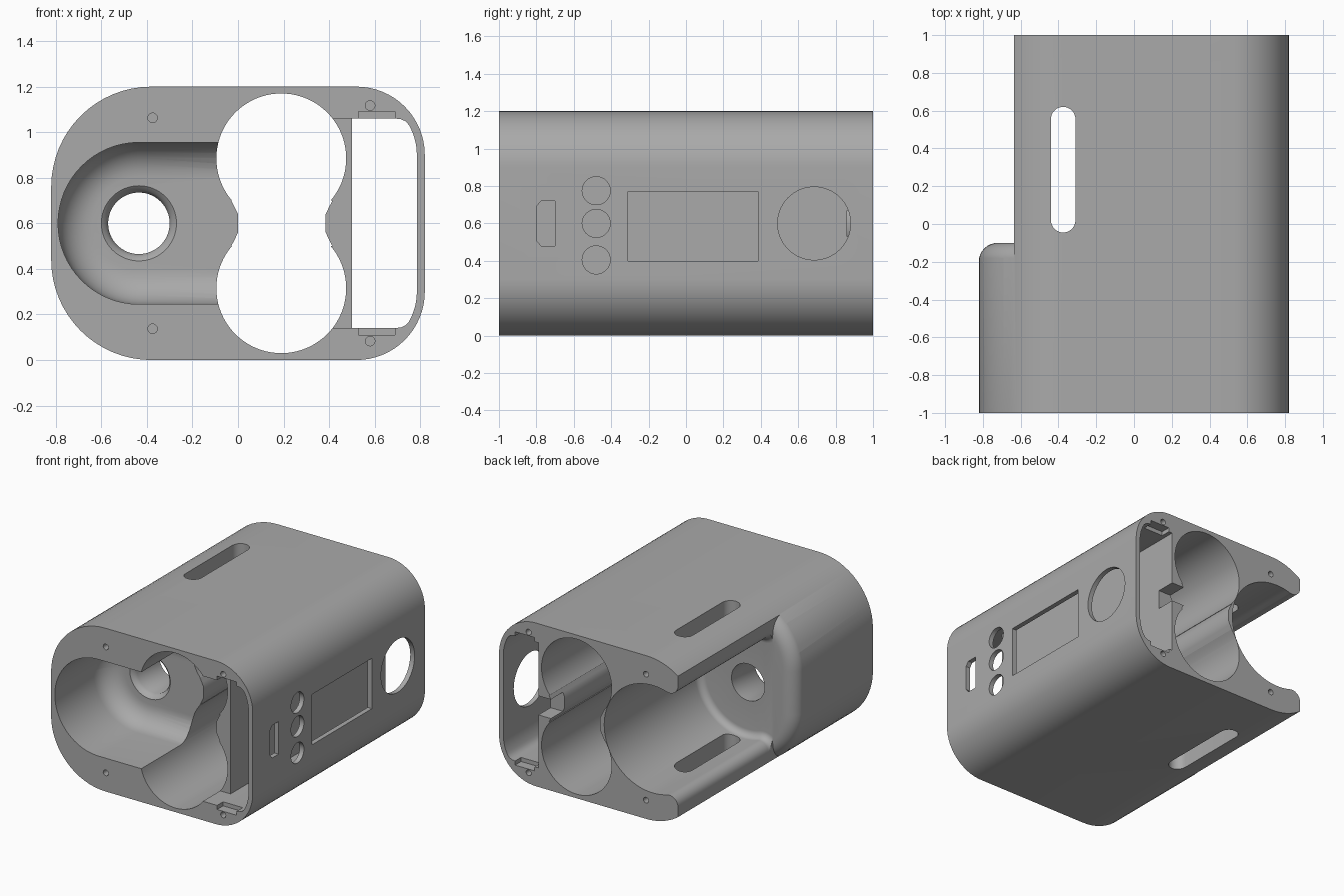
import bpy, bmesh
from math import sin, cos, pi, radians, atan2, sqrt, hypot

if "Cube" in bpy.data.objects:
    bpy.data.objects.remove(bpy.data.objects["Cube"])

MID = 0.6  # height of the symmetry plane


def arc(cx, cz, r, a0, a1, n=16):
    return [(cx + r * cos(radians(a0 + (a1 - a0) * i / n)),
             cz + r * sin(radians(a0 + (a1 - a0) * i / n))) for i in range(n + 1)]


def circle(cx, cz, r, n=64):
    return arc(cx, cz, r, 0, 360, n)[:-1]


def rect(u0, u1, v0, v1):
    return [(u0, v0), (u1, v0), (u1, v1), (u0, v1)]


def mirrored(upper):
    """Close an upper half outline with its reflection about the middle height."""
    return upper + [(u, 2 * MID - v) for u, v in reversed(upper)]


def loft(name, rings, axis="y"):
    """Solid through a list of (position, outline) along an axis."""
    place = {"x": lambda u, v, t: (t, u, v),
             "y": lambda u, v, t: (u, t, v),
             "z": lambda u, v, t: (u, v, t)}[axis]
    bm = bmesh.new()
    loops = [[bm.verts.new(place(u, v, t)) for u, v in pts] for t, pts in rings]
    n = len(loops[0])
    for a, b in zip(loops, loops[1:]):
        for i in range(n):
            j = (i + 1) % n
            bm.faces.new((a[i], a[j], b[j], b[i]))
    bm.faces.new(loops[0])
    bm.faces.new(loops[-1])
    bmesh.ops.recalc_face_normals(bm, faces=bm.faces)
    mesh = bpy.data.meshes.new(name)
    bm.to_mesh(mesh)
    bm.free()
    ob = bpy.data.objects.new(name, mesh)
    bpy.context.collection.objects.link(ob)
    return ob


def prism(name, pts, t0, t1, axis="y"):
    return loft(name, [(t0, pts), (t1, pts)], axis)


def rounded_end(name, outline, start, end, r, n=8):
    """Prism whose far end has a fillet of radius r; outline(d) is inset by d."""
    s = 1 if end > start else -1
    rings = [(start, outline(0))]
    for i in range(n + 1):
        a = pi / 2 * i / n
        rings.append((end - s * r * (1 - sin(a)), outline(r * (1 - cos(a)))))
    return loft(name, rings)


def cut(target, cutter):
    cutter.hide_render = True
    mod = target.modifiers.new("cut", "BOOLEAN")
    mod.operation, mod.solver, mod.object = "DIFFERENCE", "EXACT", cutter
    bpy.ops.object.select_all(action="DESELECT")
    bpy.context.view_layer.objects.active = target
    target.select_set(True)
    bpy.ops.object.modifier_apply(modifier=mod.name)
    bpy.data.objects.remove(cutter)


# Outlines
def shell_outline(d):
    return mirrored(arc(0.52, 0.9, 0.3 - d, 0, 90) + arc(-0.38, 0.76, 0.44 - d, 90, 180))


def tank_outline(d):
    r = 0.355 - d
    return mirrored([(0.2, MID + r)] + arc(-0.435, MID, r, 90, 180)[:-1] + [(-0.435 - r, MID + 0.001)])


def bay_outline(d, r=0.395, f=0.07):
    # open circular bay that rolls over onto rounded tips
    tx = -0.635 + f
    dx = tx + 0.43
    dz = sqrt((r + f) ** 2 - dx ** 2)
    a = atan2(dz, dx) * 180 / pi
    pts = arc(-0.43, MID, r - d, 1, a, 28)
    pts += arc(tx, MID + dz, f + d, a + 180, 180, 8)
    return mirrored(pts + [(-1, MID + dz)])


# Main body
body = prism("enclosure_body", shell_outline(0), -1, 1)

# Step at the rear of the left side, with a rounded shoulder
step = prism("step_cutter", rect(-1, -0.635, -0.2, 1.4), -0.25, 1.1)
cut(step, rounded_end("shoulder", lambda d: shell_outline(d - 0.002), -1.1, -0.1, 0.1))
cut(body, step)

# Front tank pocket, rear open bay and the hole joining them
cut(body, rounded_end("tank_pocket", tank_outline, -1.1, -0.4, 0.15))
cut(body, rounded_end("rear_bay", bay_outline, 1.1, -0.1, 0.05))
cut(body, loft("joining_hole", [(y, circle(-0.435, MID, r)) for y, r in
                                ((-0.42, 0.175), (-0.4, 0.165), (-0.385, 0.147), (-0.36, 0.135), (0.1, 0.135))]))

# Twin battery tubes and the waist between them
for side in (-1, 1):
    cut(body, prism("battery_tube", circle(0.19, MID + side * 0.285, 0.285, 80), -1.1, 1.1))
half_waist = [(0.1925, 0.0), (0.205, 0.03), (0.222, 0.1)]
right = [(0.1925 + w, MID + h) for w, h in [(0.1925, 0.04), (0.205, 0.067), (0.222, 0.1)]]
left = [(0.385 - u, v) for u, v in reversed(right)]
cut(body, prism("waist", mirrored(right + left), -1.1, 1.1))

# Electronics bay along the right side, with its front recess and rear notch
cut(body, prism("electronics_bay", mirrored(
    arc(0.52, 0.9, 0.265, 0, 30, 8) + [(0.735, 1.048), (0.715, 1.057), (0.69, 1.06), (0.5, 1.06)]), -1.1, 1.1))
cut(body, prism("wall_recess", rect(0.35, 0.55, 0.14, 1.06), -1.1, -0.8))
cut(body, prism("wall_notch", rect(0.36, 0.55, 0.53, 0.67), 0.86, 1.1))

# Panel seats and screw holes at both ends
for end in (-1, 1):
    for side in (-1, 1):
        z = MID + side * 0.46
        cut(body, prism("panel_seat", rect(0.53, 0.69, z - 0.03, z + 0.03), end * 1.1, end * 0.93))
        for x, h in ((-0.375, 0.463), (0.58, 0.517)):
            cut(body, prism("screw_hole", circle(x, MID + side * h, 0.021, 20), end * 1.1, end * 0.9))

# Window slot through the top and bottom
slot = arc(-0.375, 0.555, 0.065, 0, 180) + arc(-0.375, 0.02, 0.065, 180, 360)
cut(body, prism("window_slot", slot, -0.1, 1.3, "z"))

# Openings in the right wall: port, buttons, screen and large button
port = [(-0.7, 0.48), (-0.7, 0.72), (-0.775, 0.72), (-0.8, 0.69), (-0.8, 0.51), (-0.775, 0.48)]
openings = [port, rect(-0.31, 0.385, 0.4, 0.77), circle(0.685, MID, 0.195)]
openings += [circle(-0.48, z, 0.075, 40) for z in (0.405, 0.6, 0.775)]
for shape in openings:
    cut(body, prism("wall_opening", shape, 0.65, 0.9, "x"))

# Material
grey = bpy.data.materials.new("mid_grey")
grey.use_nodes = True
colour = (0.4, 0.4, 0.4, 1)
grey.diffuse_color = colour
grey.node_tree.nodes["Principled BSDF"].inputs["Base Color"].default_value = colour
body.data.materials.clear()
body.data.materials.append(grey)
for p in body.data.polygons:
    p.material_index = 0

bpy.ops.object.select_all(action="DESELECT")
body.select_set(True)
bpy.context.view_layer.objects.active = body
bpy.ops.object.shade_smooth_by_angle(angle=radians(30))
